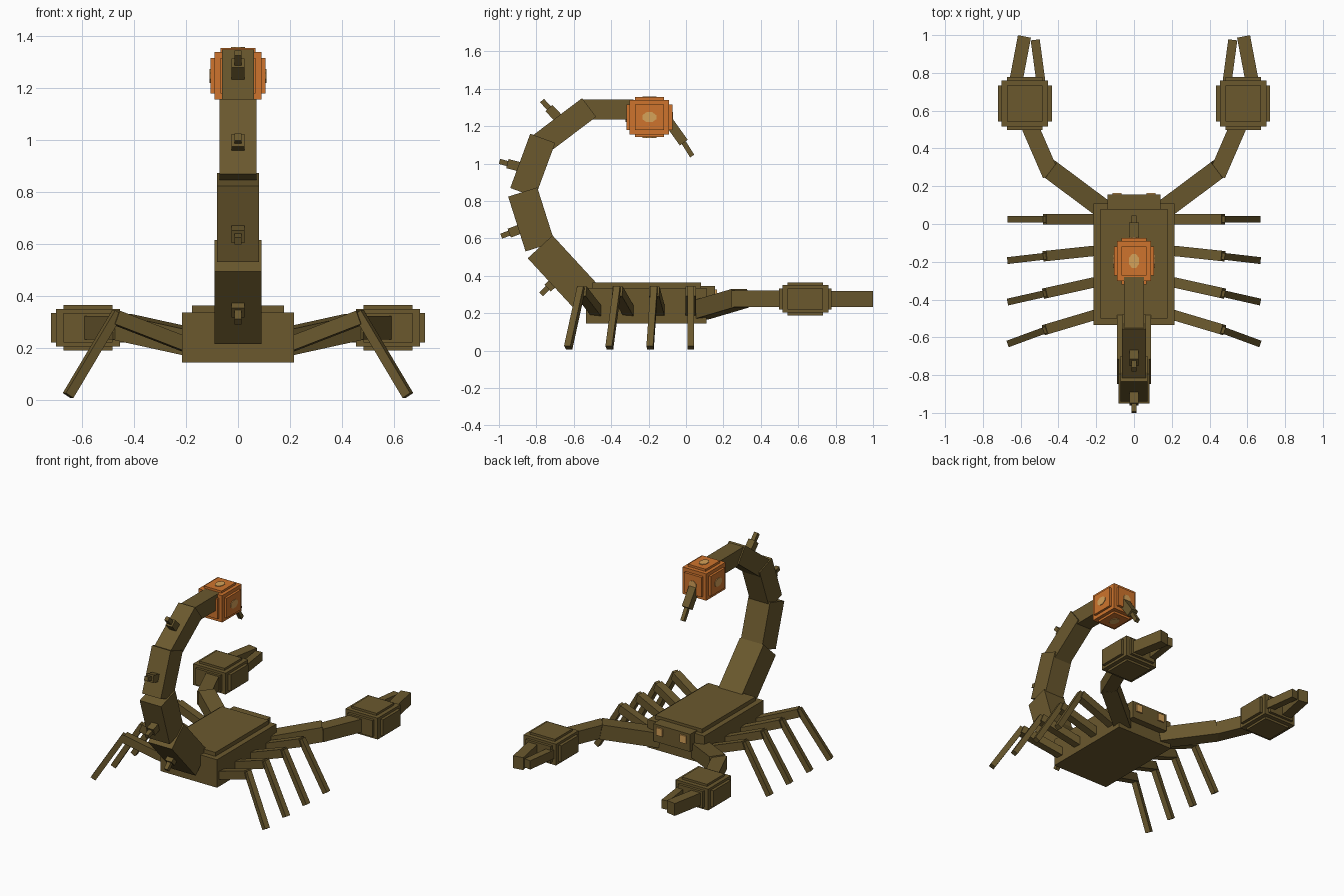
import bpy, bmesh
from math import cos, sin, tau
from mathutils import Vector, Matrix

cube = bpy.data.objects.get("Cube")
if cube:
    bpy.data.objects.remove(cube)


def material(name, rgb):
    mat = bpy.data.materials.new(name)
    mat.use_nodes = True
    mat.diffuse_color = (*rgb, 1)
    mat.node_tree.nodes["Principled BSDF"].inputs["Base Color"].default_value = (*rgb, 1)
    return mat


OLIVE = material("olive_brown", (0.145, 0.099, 0.027))
ORANGE = material("orange", (0.62, 0.175, 0.026))
GLOW = material("pale_amber", (0.67, 0.36, 0.10))


def finish(name, bm, mat):
    mesh = bpy.data.meshes.new(name)
    bmesh.ops.recalc_face_normals(bm, faces=bm.faces)
    bm.to_mesh(mesh)
    bm.free()
    mesh.materials.append(mat)
    obj = bpy.data.objects.new(name, mesh)
    bpy.context.collection.objects.link(obj)
    return obj


def box(name, center, half, mat=OLIVE):
    """Axis-aligned block given by centre and half sizes."""
    bm = bmesh.new()
    m = Matrix.Translation(center) @ Matrix.Diagonal((*[2 * h for h in half], 1))
    bmesh.ops.create_cube(bm, size=1, matrix=m)
    return finish(name, bm, mat)


def bar(name, a, b, width, height=None, side=None, mat=OLIVE):
    """Square-ended bar from a to b; side is the direction of its width."""
    a, b = Vector(a), Vector(b)
    z = (b - a).normalized()
    x = Vector(side) if side else z.cross(Vector((0, 0, 1)))
    x = (x - z * x.dot(z)).normalized()
    y = z.cross(x)
    m = Matrix((x, y, z)).transposed().to_4x4()
    m.translation = (a + b) / 2
    bm = bmesh.new()
    scale = Matrix.Diagonal((width, height or width, (b - a).length, 1))
    bmesh.ops.create_cube(bm, size=1, matrix=m @ scale)
    return finish(name, bm, mat)


def plated_block(name, center, half, inset, rise, mat):
    """Block with a smaller raised plate on every side."""
    box(name + "_core", center, half, mat)
    for i, axis in enumerate("xyz"):
        size = [h * inset for h in half]
        size[i] = half[i] + rise[i]
        box(f"{name}_plates_{axis}", center, size, mat)


def spot(name, center, axis, offset, radii, mat):
    """Thin eight-sided spot facing along one axis."""
    u, v = [i for i in range(3) if i != axis]
    bm = bmesh.new()
    rings = []
    for depth in (-0.004, 0.004):
        ring = []
        for k in range(8):
            p = Vector(center)
            p[axis] += offset + depth
            p[u] += radii[u] * cos(tau * (k + 0.5) / 8)
            p[v] += radii[v] * sin(tau * (k + 0.5) / 8)
            ring.append(bm.verts.new(p))
        rings.append(ring)
        bm.faces.new(ring)
    for k in range(8):
        j = (k + 1) % 8
        bm.faces.new((rings[0][k], rings[0][j], rings[1][j], rings[1][k]))
    finish(name, bm, mat)


# Body and head
box("body", (0, -0.213, 0.24), (0.215, 0.322, 0.096))
box("back_plate", (0, -0.21, 0.34), (0.178, 0.29, 0.023))
box("head", (0, 0.11, 0.285), (0.14, 0.045, 0.06))

# Tail: start (y, z), end (y, z), thickness
tail = [
    ((-0.522, 0.275), (-0.78, 0.555), 0.18),
    ((-0.78, 0.555), (-0.873, 0.848), 0.163),
    ((-0.873, 0.845), (-0.766, 1.135), 0.142),
    ((-0.78, 1.102), (-0.518, 1.30), 0.125),
    ((-0.55, 1.288), (-0.28, 1.288), 0.107),
]
for n, (a, b, w) in enumerate(tail, 1):
    bar(f"tail_segment_{n}", (0, *a), (0, *b), w, side=(1, 0, 0))

# Spikes along the tail: root, block end, tip
spikes = [
    ((-0.66, 0.405), (-0.74, 0.335), (-0.775, 0.30)),
    ((-0.86, 0.66), (-0.945, 0.628), (-0.988, 0.612)),
    ((-0.86, 0.975), (-0.955, 1.0), (-0.997, 1.012)),
    ((-0.67, 1.23), (-0.733, 1.297), (-0.77, 1.337)),
]
for n, (a, b, c) in enumerate(spikes, 1):
    bar(f"tail_spike_{n}", (0, *a), (0, *b), 0.05, side=(1, 0, 0))
    bar(f"tail_spike_tip_{n}", (0, *b), (0, *c), 0.028, side=(1, 0, 0))

# Venom bulb with spots, and the stinger
bulb = (0, -0.196, 1.248)
half, rise = (0.09, 0.105, 0.092), (0.016, 0.018, 0.015)
plated_block("bulb", bulb, half, 0.74, rise, ORANGE)
for axis in range(3):
    for s in (-1, 1):
        spot(f"bulb_spot_{'xyz'[axis]}_{s}", bulb, axis, s * (half[axis] + rise[axis]),
             (0.029, 0.04, 0.029), GLOW)
bar("stinger_base", (0, -0.10, 1.235), (0, -0.012, 1.112), 0.052, side=(1, 0, 0))
bar("stinger_tip", (0, -0.012, 1.112), (0, 0.033, 1.04), 0.026, side=(1, 0, 0))

# Legs: y at the hip, knee and foot
legs = [(0.025, 0.025, 0.025), (-0.138, -0.17, -0.192),
        (-0.30, -0.367, -0.41), (-0.47, -0.56, -0.63)]

for s, label in ((1, "left"), (-1, "right")):
    for n, (hip, knee, foot) in enumerate(legs, 1):
        bar(f"{label}_upper_leg_{n}", (s * 0.17, hip, 0.20), (s * 0.472, knee, 0.317), 0.055)
        bar(f"{label}_lower_leg_{n}", (s * 0.465, knee, 0.335), (s * 0.655, foot, 0.016), 0.036)

    # Arm and claw
    bar(f"{label}_upper_arm", (s * 0.15, 0.07, 0.215), (s * 0.445, 0.29, 0.28), 0.105, 0.1)
    bar(f"{label}_forearm", (s * 0.44, 0.26, 0.277), (s * 0.57, 0.56, 0.277), 0.09)
    plated_block(f"{label}_claw", (s * 0.578, 0.638, 0.277), (0.123, 0.123, 0.073),
                 0.77, (0.02, 0.018, 0.015), OLIVE)
    bar(f"{label}_outer_pincer", (s * 0.63, 0.73, 0.277), (s * 0.58, 0.993, 0.277), 0.07, 0.085)
    bar(f"{label}_inner_pincer", (s * 0.49, 0.73, 0.277), (s * 0.523, 0.975, 0.277), 0.048, 0.06)

    # Eye
    box(f"{label}_eye", (s * 0.09, 0.155, 0.302), (0.024, 0.01, 0.026), GLOW)
